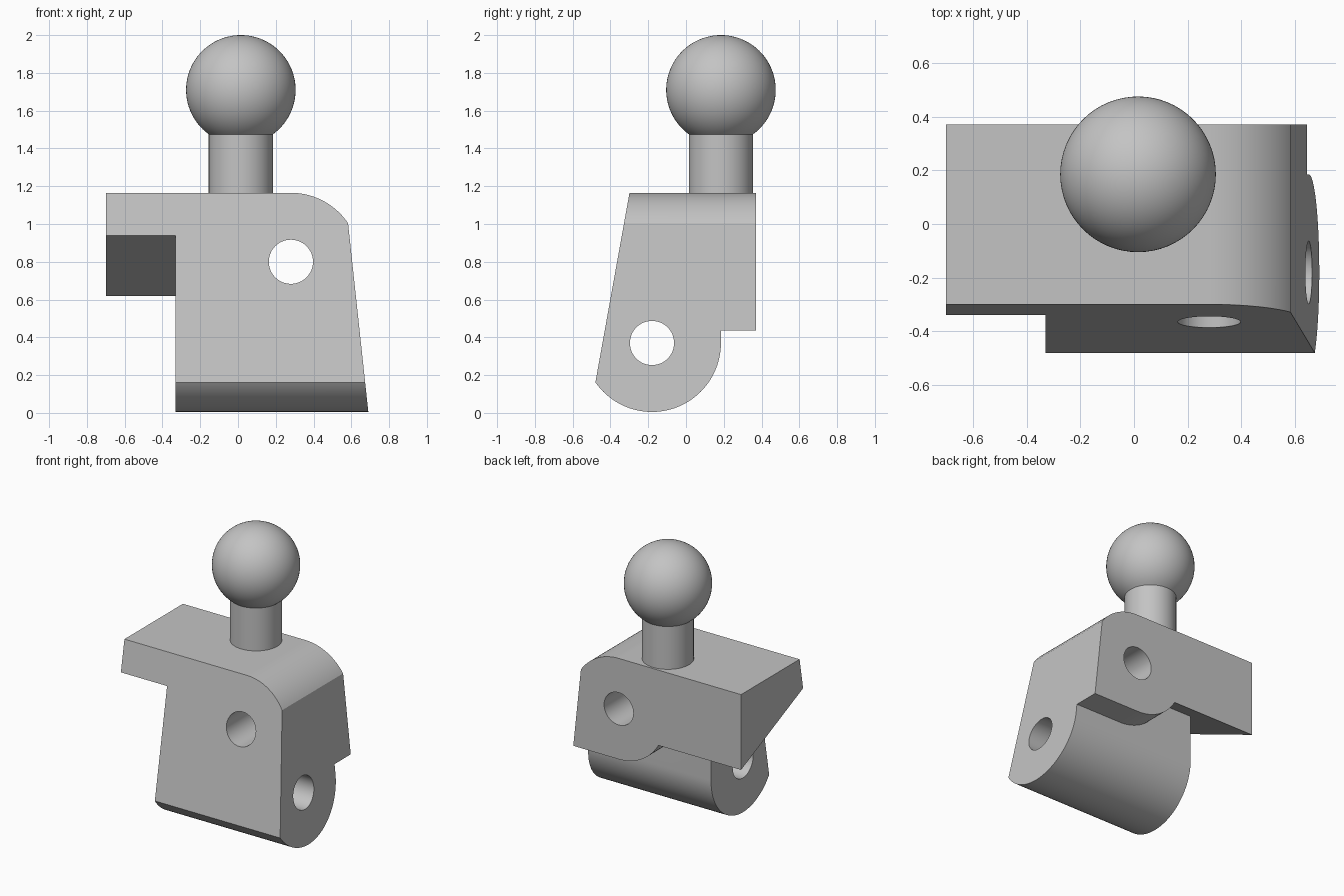
import bpy, bmesh
from math import sin, cos, radians, sqrt, asin, degrees
from mathutils import Vector

default = bpy.data.objects.get("Cube")
if default:
    bpy.data.objects.remove(default)

# Single grey plastic
grey = bpy.data.materials.new("light_grey")
grey.use_nodes = True
colour = (0.55, 0.55, 0.55, 1)
grey.diffuse_color = colour
grey.node_tree.nodes["Principled BSDF"].inputs["Base Color"].default_value = colour

R = 0.365                      # rounded ends around both pin holes
HOLE = 0.117
SIDE_PIN = (-0.18, 0.37)       # y, z of the sideways hole
FRONT_PIN = (0.28, 0.80)       # x, z of the front-to-back hole
BACK = 0.37
TOP = FRONT_PIN[1] + R


def arc(centre, radius, start, end, steps=32):
    angles = [radians(start + (end - start) * i / steps) for i in range(steps + 1)]
    return [(centre[0] + radius * cos(a), centre[1] + radius * sin(a)) for a in angles]


def finish(name, bm):
    bmesh.ops.recalc_face_normals(bm, faces=bm.faces)
    mesh = bpy.data.meshes.new(name)
    bm.to_mesh(mesh)
    bm.free()
    mesh.materials.append(grey)
    obj = bpy.data.objects.new(name, mesh)
    bpy.context.collection.objects.link(obj)
    return obj


def prism(name, profile, axis, low, high):
    """Extrude a (y, z) profile along x, or an (x, z) profile along y."""
    bm = bmesh.new()
    place = (lambda u, v: (low, u, v)) if axis == "x" else (lambda u, v: (u, low, v))
    face = bm.faces.new([bm.verts.new(place(u, v)) for u, v in profile])
    new = bmesh.ops.extrude_face_region(bm, geom=[face])["geom"]
    step = Vector((high - low, 0, 0) if axis == "x" else (0, high - low, 0))
    bmesh.ops.translate(bm, vec=step, verts=[g for g in new if isinstance(g, bmesh.types.BMVert)])
    return finish(name, bm)


def combine(target, other, operation):
    mod = target.modifiers.new(operation, "BOOLEAN")
    mod.operation, mod.solver, mod.object = operation, "EXACT", other
    bpy.context.view_layer.objects.active = target
    bpy.ops.object.modifier_apply(modifier=mod.name)
    bpy.data.objects.remove(other)


def smooth(obj):
    bpy.ops.object.select_all(action="DESELECT")
    obj.select_set(True)
    bpy.context.view_layer.objects.active = obj
    bpy.ops.object.shade_smooth_by_angle(angle=radians(20))


# Lower barrel, rounded around the sideways hole
body = prism("hinge_body", arc(SIDE_PIN, R, 0, -180, 48) + [(-0.545, 1.4), (0.185, 1.4)],
             "x", -0.33, 0.9)

# Overhanging arm with a sloping underside
slope = lambda y: 0.62 + 0.451 * (BACK - y)
arm = prism("arm", [(-0.7, 1.4), (0.6, 1.4), (0.6, slope(0.6)), (-0.7, slope(-0.7))],
            "x", -0.9, 0.2)
combine(body, arm, "UNION")

# Rear block, rounded around the front-to-back hole
rear = prism("rear_block", arc(FRONT_PIN, R, -90, -180)
             + [(FRONT_PIN[0] - R, 1.45), (0.95, 1.45), (0.95, FRONT_PIN[1] - R)],
             "y", -0.1, 0.65)
combine(body, rear, "UNION")

# Trim to the outer outlines: rounded tapering side, then leaning front
outline = prism("front_outline", [(-0.7, -0.2), (0.712, -0.2)]
                + arc(FRONT_PIN, R, 34, 90) + [(-0.7, TOP)], "y", -0.9, BACK)
combine(body, outline, "INTERSECT")
lean = lambda z: -0.30 - 0.18 * (1.16 - z)
outline = prism("side_outline", [(lean(-0.3), -0.3), (0.8, -0.3), (0.8, 1.5), (lean(1.5), 1.5)],
                "x", -1, 1)
combine(body, outline, "INTERSECT")

# Pin holes
for axis, centre in (("x", SIDE_PIN), ("y", FRONT_PIN)):
    pin = prism("pin_cutter", arc(centre, HOLE, 0, 360, 48)[:-1], axis, -1.2, 1.2)
    combine(body, pin, "DIFFERENCE")
smooth(body)

# Neck and ball turned as one piece
BALL, NECK, CENTRE = 0.29, 0.17, 1.71
start = -degrees(asin(sqrt(BALL ** 2 - NECK ** 2) / BALL))
curve = arc((0, CENTRE), BALL, start, 90, 36)
curve[-1] = (0, CENTRE + BALL)
bm = bmesh.new()
points = [bm.verts.new((r, 0, z)) for r, z in [(NECK, TOP - 0.01)] + curve]
edges = [bm.edges.new(pair) for pair in zip(points, points[1:])]
bmesh.ops.spin(bm, geom=points + edges, axis=(0, 0, 1), cent=(0, 0, 0),
               angle=radians(360), steps=64)
bmesh.ops.remove_doubles(bm, verts=bm.verts, dist=0.0005)
stud = finish("ball_stud", bm)
stud.location = (0.015, 0.185, 0)
smooth(stud)
